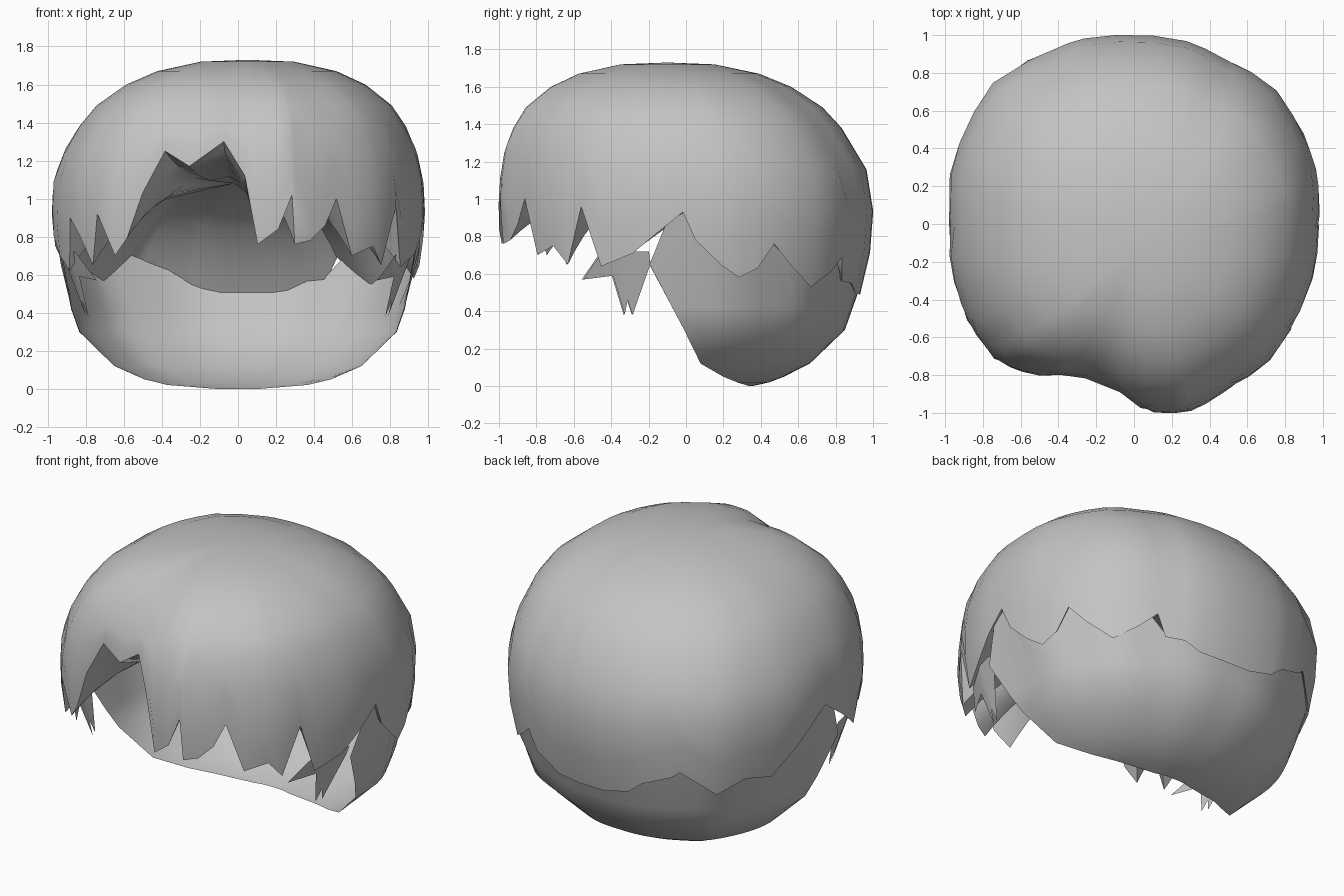
import bpy, bmesh, math
from mathutils import Vector

cube = bpy.data.objects.get("Cube")
if cube:
    bpy.data.objects.remove(cube, do_unlink=True)

grey = bpy.data.materials.new("hair_grey")
grey.use_nodes = True
COLOR = (0.55, 0.55, 0.55, 1)
grey.diffuse_color = COLOR
grey.node_tree.nodes["Principled BSDF"].inputs["Base Color"].default_value = COLOR

# Plan outline radius every 15 degrees, counter-clockwise from +x
OUTLINE = [.98, 1.01, 1.02, 1.04, 1, 1.01, 1, 1.02, 1.03, 1.06, 1.03, 1.01,
           .98, 1, 1.02, 1.03, .94, .86, .98, 1.04, 1.01, 1.02, 1, .99]
# Height and radius factor of the side profile
PROFILE = [(0, .36), (.02, .45), (.05, .53), (.12, .67), (.3, .86), (.55, .95),
           (.7, .98), (.9, 1), (1.1, .99), (1.32, .92), (1.49, .79), (1.6, .64),
           (1.67, .48), (1.72, .25), (1.73, 0)]
# Angle and height of the jagged hem
HEM = [(-88, 1.12), (-84, .76), (-78, .84), (-74, 1.02), (-73, .76), (-68, .78),
       (-63, .86), (-59, 1), (-53, .7), (-45, .75), (-40, .65), (-34, .96),
       (-28, .64), (-17, .71), (-9, .82), (-1, .93), (3, .78), (11, .65), (17, .58),
       (23, .63), (28, .76), (34, .65), (43, .53), (52, .61), (58, .69), (61, .56),
       (68, .55), (74, .5), (84, .49), (95, .49), (105, .53), (110, .6), (120, .66),
       (123, .7), (135, .55), (145, .63), (155, .6), (165, .75), (180, .92),
       (190, .8), (198, .7), (205, .62), (210, .9), (215, .8), (220, .65),
       (224, .92), (229, .7), (233, .79), (238, 1.03), (243, 1.25), (252, 1.17),
       (264, 1.3)]
# Height and y of the slanted open front of the nape
FRONT_EDGE = [(0, .34), (.02, .27), (.05, .2), (.12, .08), (.3, -.01), (.65, -.2)]


def interp(table, x):
    if x <= table[0][0]:
        return table[0][1]
    for (a, p), (b, q) in zip(table, table[1:]):
        if x <= b:
            return p + (q - p) * (x - a) / (b - a)
    return table[-1][1]


def outline(deg):
    i = deg % 360 / 15
    k = int(i)
    a, b = OUTLINE[k % 24], OUTLINE[(k + 1) % 24]
    return a + (b - a) * (i - k)


def surface(deg, z, scale=1):
    """Point on the head-shaped shell at an angle and height."""
    r = outline(deg) * interp(PROFILE, z) * scale
    a = math.radians(deg)
    lean = max(0, (z - 1.1) / .63)
    return Vector((r * math.cos(a) + .05 * lean, r * math.sin(a) - .1 * lean, z))


def finish(name, bm, angle=50):
    mesh = bpy.data.meshes.new(name)
    bm.to_mesh(mesh)
    bm.free()
    mesh.materials.append(grey)
    ob = bpy.data.objects.new(name, mesh)
    bpy.context.collection.objects.link(ob)
    bpy.ops.object.select_all(action="DESELECT")
    ob.select_set(True)
    bpy.context.view_layer.objects.active = ob
    bpy.ops.object.shade_smooth_by_angle(angle=math.radians(angle))
    return ob


def bridge(bm, upper, lower, closed=False):
    n = len(upper)
    for i in range(n if closed else n - 1):
        j = (i + 1) % n
        bm.faces.new((upper[i], lower[i], lower[j], upper[j]))


def fan(bm, tip, row):
    for i in range(len(row)):
        bm.faces.new((tip, row[i], row[(i + 1) % len(row)]))


# Hair cap with jagged hem
bm = bmesh.new()
apex = bm.verts.new((.05, -.1, 1.73))
previous = None
levels = [1.72, 1.67, 1.6, 1.49, 1.38]
for step in range(len(levels) + 4):
    row = []
    for deg, hem in HEM:
        if step < len(levels):
            z = levels[step]
        else:
            t = (step - len(levels) + 1) / 4
            z = levels[-1] + (hem - levels[-1]) * t
        row.append(bm.verts.new(surface(deg, z)))
    if previous:
        bridge(bm, previous, row, True)
    else:
        fan(bm, apex, row)
    previous = row
finish("hair_cap", bm)

# Domed lining that closes the cap from the hem up to a shallow inner crown
bm = bmesh.new()
crown = Vector((-.02, 0, 1.08))
previous = None
for s in (0, .06, .14, .26, .45):
    row = []
    for deg, hem in HEM:
        p = surface(deg, hem).lerp(crown, s)
        p.z = crown.z + (hem - crown.z) * (1 - s) ** 3
        row.append(bm.verts.new(p))
    if previous:
        bridge(bm, previous, row, True)
    previous = row
tip = bm.verts.new(crown)
fan(bm, tip, previous[::-1])
finish("cap_lining", bm, 70)

# Nape shell below the hem, open towards the front
bm = bmesh.new()
previous = None
SEGMENTS = 36
for z in (.65, .42, .3, .2, .12, .05, .02, 0):
    radius = interp(PROFILE, z)
    start = math.degrees(math.asin(interp(FRONT_EDGE, z) / radius))
    row = []
    for i in range(SEGMENTS + 1):
        deg = start + (180 - 2 * start) * i / SEGMENTS
        height = z
        if not previous and 0 < i < SEGMENTS:
            height = interp(HEM, deg) + .015
        row.append(bm.verts.new(surface(deg, height, .985)))
    if previous:
        bridge(bm, previous, row)
    previous = row
finish("nape_shell", bm)

# Pointed side locks hanging in front of the ears
LOCK = [(-.6, .57), (-.43, .59), (-.39, .38), (-.36, .46), (-.34, .38), (-.21, .65)]
for side, label in ((1, "left"), (-1, "right")):
    bm = bmesh.new()
    upper, lower = [], []
    for y, z in LOCK:
        deg = math.degrees(math.asin(y))
        top = max(deg, -28)
        if side < 0:
            deg, top = 180 - deg, 180 - top
        upper.append(bm.verts.new(surface(top, .72, .97)))
        lower.append(bm.verts.new(surface(deg, z, .95)))
    bridge(bm, *((upper, lower) if side > 0 else (upper[::-1], lower[::-1])))
    finish("side_lock_" + label, bm)
